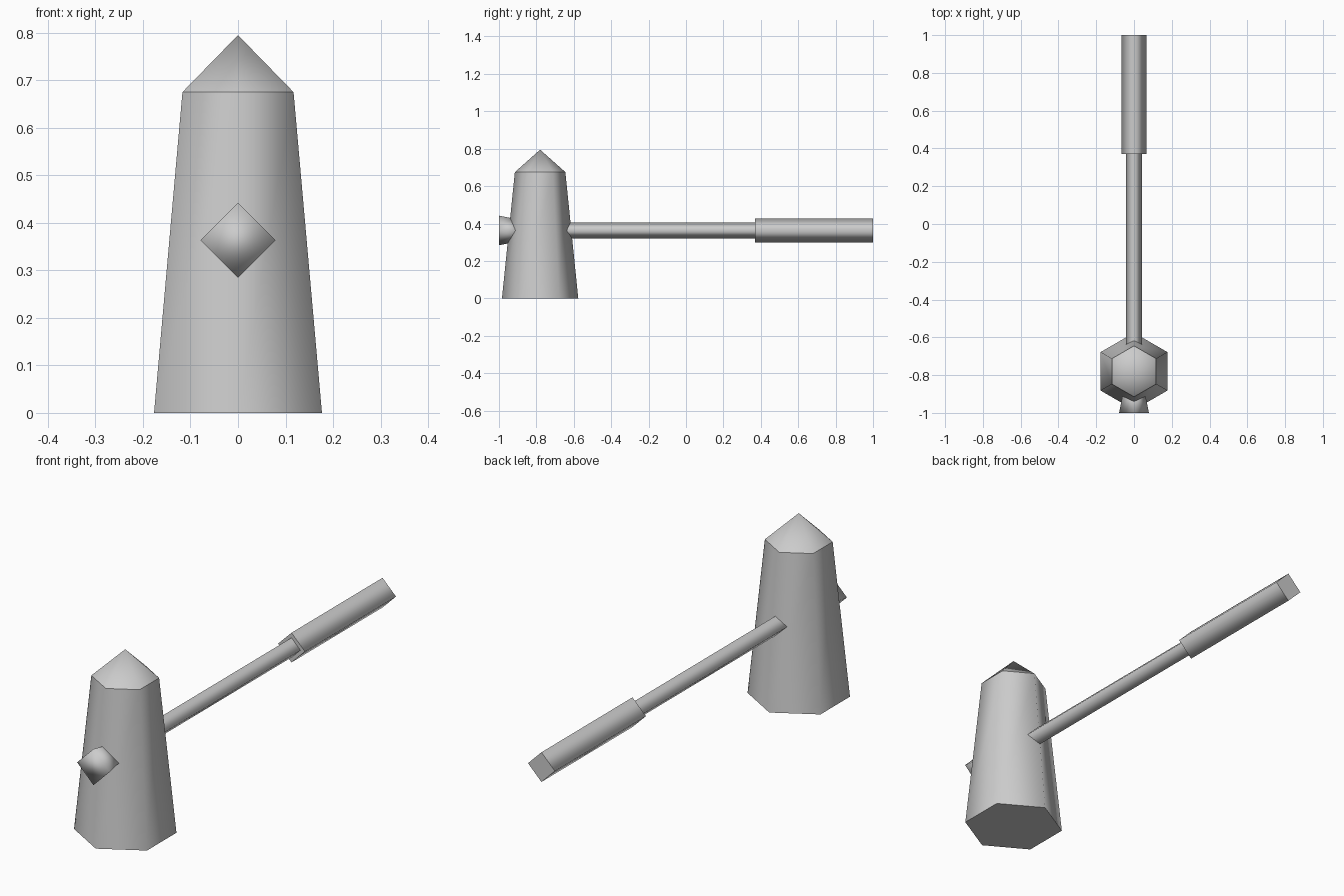
import bpy, bmesh, math
from mathutils import Vector

if "Cube" in bpy.data.objects:
    bpy.data.objects.remove(bpy.data.objects["Cube"])

grey = bpy.data.materials.new("plain_grey")
grey.diffuse_color = (0.6, 0.6, 0.6, 1)
grey.use_nodes = True
grey.node_tree.nodes["Principled BSDF"].inputs["Base Color"].default_value = grey.diffuse_color

TOWER_Y = -0.78   # tower axis position
ARM_Z = 0.363     # height of the rod, grip and knob


def loft(name, sides, rings, along_y=False, cap_start=True, cap_end=True, smooth_caps=False):
    """Stack regular polygons (position, radius); radius 0 makes a point."""
    bm = bmesh.new()
    loops = []
    for pos, r in rings:
        loop = []
        for i in range(sides if r else 1):
            a = math.pi / 2 + 2 * math.pi * i / sides
            u, v = r * math.cos(a), r * math.sin(a)
            co = Vector((u, pos, ARM_Z + v)) if along_y else Vector((u, TOWER_Y + v, pos))
            loop.append(bm.verts.new(co))
        loops.append(loop)
    for a, b in zip(loops, loops[1:]):
        for i in range(sides):
            j = (i + 1) % sides
            if len(b) == 1:
                f = bm.faces.new((a[i], a[j], b[0]))
            else:
                f = bm.faces.new((a[i], a[j], b[j], b[i]))
            f.smooth = True
    for use, loop in ((cap_start, loops[0]), (cap_end, loops[-1])):
        if use and len(loop) > 2:
            bm.faces.new(loop).smooth = smooth_caps
    bmesh.ops.recalc_face_normals(bm, faces=bm.faces)
    me = bpy.data.meshes.new(name)
    bm.to_mesh(me)
    bm.free()
    me.materials.append(grey)
    ob = bpy.data.objects.new(name, me)
    bpy.context.collection.objects.link(ob)
    return ob


# Tapered six-sided body with a pointed roof
loft("tower_body", 6, [(0, 0.204), (0.675, 0.135)], cap_end=False)
loft("tower_roof", 6, [(0.675, 0.135), (0.795, 0)])

# Square rod and thicker grip, both standing on an edge
loft("rod", 4, [(-0.70, 0.043), (0.37, 0.043)], along_y=True)
loft("grip", 4, [(0.37, 0.065), (1.0, 0.065)], along_y=True)

# Square knob on the front, narrowing into the tower
loft("front_knob", 4, [(-1.0, 0.079), (-0.88, 0.055)], along_y=True, smooth_caps=True)
